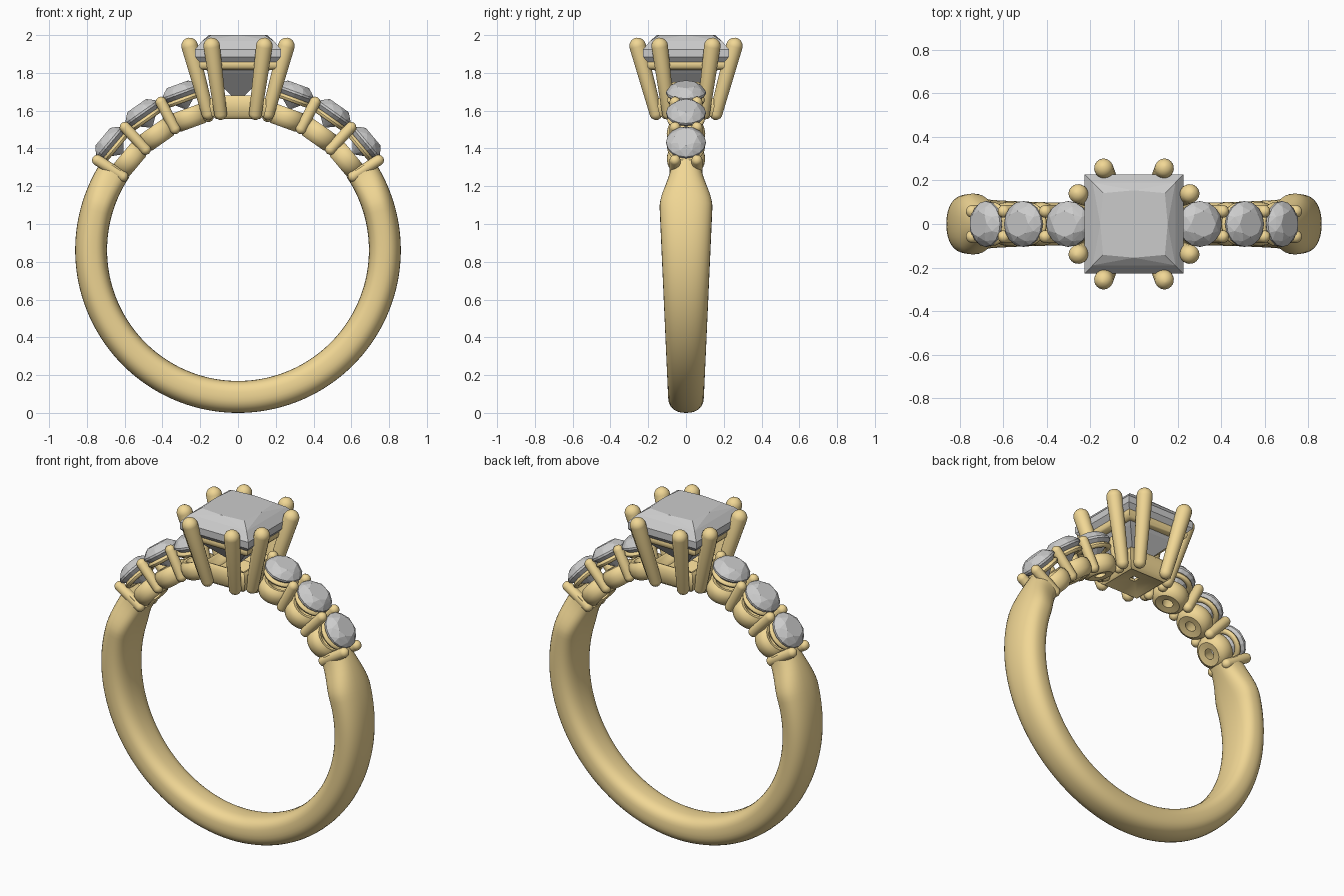
import bpy, bmesh, math
from math import sin, cos, pi, radians
from mathutils import Vector, Matrix

if "Cube" in bpy.data.objects:
    bpy.data.objects.remove(bpy.data.objects["Cube"])

CZ, RI, RO = 0.862, 0.693, 0.862      # finger hole centre and band radii

gold = bpy.data.materials.new("gold")
gold.diffuse_color = (0.88, 0.68, 0.30, 1)
gold.use_nodes = True
gold.node_tree.nodes["Principled BSDF"].inputs["Base Color"].default_value = gold.diffuse_color


def finish(bm, name, mat=None, smooth=True, matrix=None):
    bmesh.ops.recalc_face_normals(bm, faces=bm.faces)
    me = bpy.data.meshes.new(name)
    bm.to_mesh(me)
    bm.free()
    ob = bpy.data.objects.new(name, me)
    bpy.context.collection.objects.link(ob)
    if matrix:
        ob.matrix_world = matrix
    if mat:
        me.materials.append(mat)
    if smooth:
        bpy.ops.object.select_all(action='DESELECT')
        ob.select_set(True)
        bpy.context.view_layer.objects.active = ob
        bpy.ops.object.shade_smooth_by_angle(angle=radians(40))
    return ob


def loft(bm, rings, closed=False):
    """Skin a list of point loops; cap the ends or join them up."""
    vs = [[bm.verts.new(p) for p in r] for r in rings]
    n = len(vs[0])
    pairs = list(zip(vs, vs[1:])) + ([(vs[-1], vs[0])] if closed else [])
    for a, b in pairs:
        for i in range(n):
            bm.faces.new((a[i], a[(i + 1) % n], b[(i + 1) % n], b[i]))
    if not closed:
        bm.faces.new(vs[0])
        bm.faces.new(vs[-1])


def lathe(name, profile, n, matrix, phase=0.0, closed=False):
    bm = bmesh.new()
    loft(bm, [[(r * cos(2 * pi * i / n + phase), r * sin(2 * pi * i / n + phase), z)
               for i in range(n)] for r, z in profile], closed)
    return finish(bm, name, gold, True, matrix)


def prong(name, p, q, r0, r1):
    """Round wire from p to q with domed ends."""
    p, q = Vector(p), Vector(q)
    d = q - p
    L = d.length
    arc = [radians(t) for t in (6, 30, 55, 75, 90)]
    prof = [(r0 * sin(t), r0 * (1 - cos(t))) for t in arc]
    prof += [(r1 * sin(t), L - r1 * (1 - cos(t))) for t in reversed(arc)]
    m = Matrix.Translation(p) @ d.to_track_quat('Z', 'Y').to_matrix().to_4x4()
    return lathe(name, prof, 20, m)


def gem(name, points, matrix):
    bm = bmesh.new()
    for p in points:
        bm.verts.new(p)
    bmesh.ops.convex_hull(bm, input=bm.verts)
    bmesh.ops.dissolve_limit(bm, angle_limit=0.02, verts=bm.verts, edges=bm.edges)
    return finish(bm, name, None, False, matrix)


def radial(a, r=0.0):
    """Frame whose z points out of the ring at angle a."""
    return Matrix.Translation((0, 0, CZ)) @ Matrix.Rotation(pi / 2 - a, 4, 'Y') @ Matrix.Translation((0, 0, r))


def circle(r, z, n, off=0.0):
    return [(r * cos(2 * pi * (i + off) / n), r * sin(2 * pi * (i + off) / n), z) for i in range(n)]


# Band: domed section, swelling to the shoulders, then pinched at both ends
def half_width(a):
    z = CZ + 0.8 * sin(a)
    if a < radians(17):
        return 0.092 + 0.048 * max(0, min(1, z / 1.1))
    t = (a - radians(17)) / radians(17)
    return 0.14 - 0.058 * t * t * (3 - 2 * t)


bm = bmesh.new()
rings = []
N = 120
for k in range(N + 1):
    a = radians(-214 + 248 * k / N)
    up = math.asin(sin(a))
    w = half_width(up)
    mid, h = (RI + RO) / 2, (RO - RI) / 2
    loop = []
    for i in range(32):
        t = 2 * pi * i / 32
        e = 2 / 2.3 if sin(t) > 0 else 2 / 2.8
        y = w * math.copysign(abs(cos(t)) ** e, cos(t))
        r = mid + h * math.copysign(abs(sin(t)) ** e, sin(t))
        loop.append((r * cos(a), y, CZ + r * sin(a)))
    rings.append(loop)
loft(bm, rings)
finish(bm, "band", gold)

# Side stones with their cups, seat rings and prongs
cup = [(0.03, 0.697), (0.068, 0.692), (0.088, 0.705), (0.099, 0.73), (0.102, 0.755),
       (0.097, 0.782), (0.08, 0.798), (0.062, 0.795), (0.045, 0.76)]
seat = [(0.083 + 0.017 * cos(t * pi / 5), 0.846 + 0.015 * sin(t * pi / 5)) for t in range(10)]
stone = (circle(0.06, 0.934, 8) + circle(0.085, 0.918, 8, 0.5) + circle(0.105, 0.892, 16)
         + circle(0.105, 0.880, 16) + circle(0.055, 0.835, 8, 0.5) + [(0, 0, 0.79)])
for side, s in (("right", 1), ("left", -1)):
    for i, deg in enumerate((40, 55, 70)):
        a = radians(deg if s > 0 else 180 - deg)
        m = radial(a)
        lathe(f"{side}_cup_{i}", cup, 32, m, closed=True)
        lathe(f"{side}_seat_ring_{i}", seat, 32, m, closed=True)
        gem(f"{side}_stone_{i}", stone, m)
    for i, deg in enumerate((32.6, 47.4, 62.5, 77.5)):
        a = radians(deg)
        for y in (-0.058, 0.058):
            ends = [(s * r * cos(a), y, CZ + r * sin(a)) for r in (0.695, 0.912)]
            prong(f"{side}_prong_{i}", *ends, 0.029, 0.029)

# Centre base: square funnel under the main stone
D = math.sqrt(2)
base = [(0.02, 1.585), (0.085, 1.57), (0.115, 1.555), (0.14, 1.575), (0.15, 1.62),
        (0.148, 1.66), (0.132, 1.68), (0.11, 1.67), (0.09, 1.63), (0.02, 1.60)]
lathe("centre_base", [(r * D, z) for r, z in base], 4, Matrix(), pi / 4, closed=True)

# Square gallery rail
rail = [((0.175 + 0.033 * cos(t * pi / 6)) * D, 1.847 + 0.033 * sin(t * pi / 6)) for t in range(12)]
lathe("gallery_rail", rail, 4, Matrix(), pi / 4, closed=True)

# Eight splayed prongs, two on each side of the square
for k in range(4):
    rot = Matrix.Rotation(k * pi / 2, 3, 'Z')
    for s in (-1, 1):
        prong(f"centre_prong_{k}", rot @ Vector((0.150, s * 0.088, 1.552)),
              rot @ Vector((0.268, s * 0.145, 1.985)), 0.034, 0.044)


# Main square-cut stone
def square(h, z, bow=None):
    pts = [(x * h, y * h, z) for x in (-1, 1) for y in (-1, 1)]
    if bow:
        pts += [(bow, 0, z), (-bow, 0, z), (0, bow, z), (0, -bow, z)]
    return pts


gem("main_stone", square(0.142, 2.0, 0.155) + square(0.19, 1.968) + square(0.227, 1.925)
    + square(0.227, 1.885) + square(0.155, 1.80) + [(0, 0, 1.645)], Matrix())
